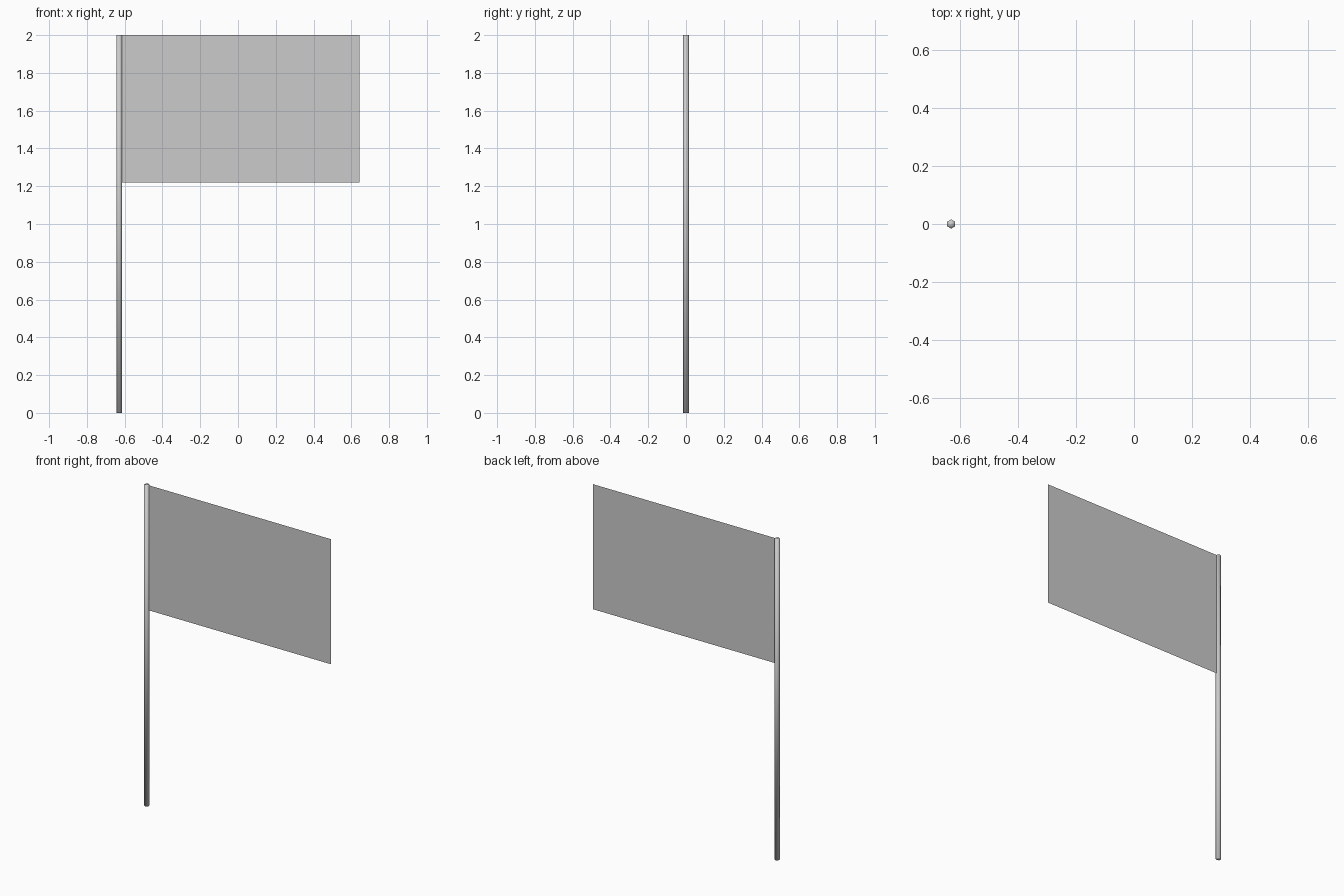
import bpy
import bmesh

cube = bpy.data.objects.get("Cube")
if cube:
    bpy.data.objects.remove(cube, do_unlink=True)

HEIGHT = 2.0
HALF_WIDTH = 0.643
POLE_RADIUS = 0.016
POLE_X = -0.629
FLAG_BOTTOM = 1.22

# Slender six-sided pole, smooth shaded including its caps
bpy.ops.mesh.primitive_cylinder_add(
    vertices=6, radius=POLE_RADIUS, depth=HEIGHT,
    location=(POLE_X, 0, HEIGHT / 2))
pole = bpy.context.object
pole.name = "pole"
bpy.ops.object.shade_smooth()

# Flat single-sheet flag, hung from the pole's axis
bm = bmesh.new()
corners = [(POLE_X, FLAG_BOTTOM), (HALF_WIDTH, FLAG_BOTTOM),
           (HALF_WIDTH, HEIGHT), (POLE_X, HEIGHT)]
bm.faces.new([bm.verts.new((x, 0, z)) for x, z in corners])
mesh = bpy.data.meshes.new("flag")
bm.to_mesh(mesh)
bm.free()
flag = bpy.data.objects.new("flag", mesh)
bpy.context.collection.objects.link(flag)
